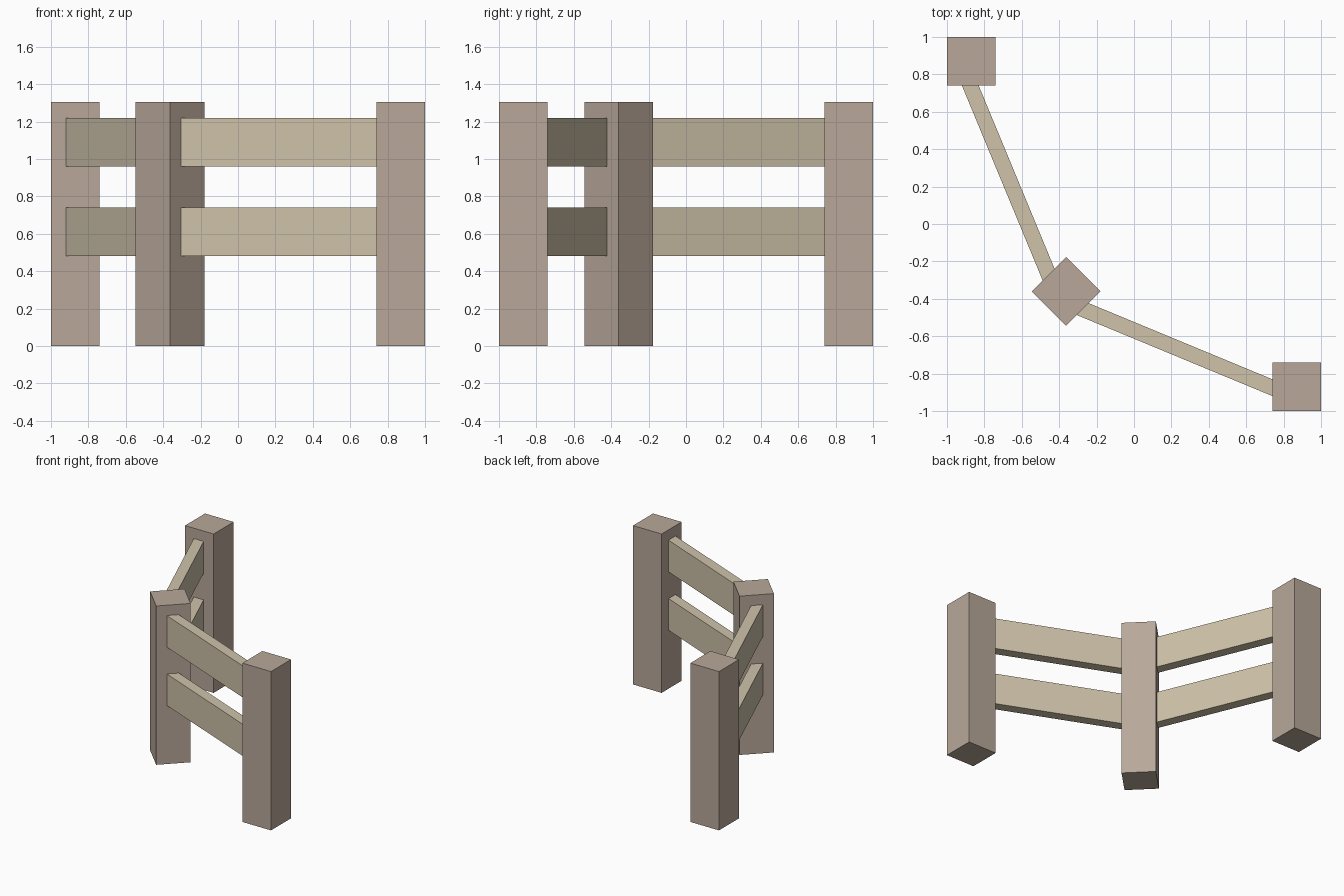
import bpy, math
from mathutils import Vector

if "Cube" in bpy.data.objects:
    bpy.data.objects.remove(bpy.data.objects["Cube"])

def material(name, rgb):
    m = bpy.data.materials.new(name)
    m.diffuse_color = (*rgb, 1)
    m.use_nodes = True
    m.node_tree.nodes["Principled BSDF"].inputs["Base Color"].default_value = m.diffuse_color
    return m

POST = material("post_wood", (0.48, 0.39, 0.32))
RAIL = material("rail_wood", (0.62, 0.54, 0.40))

def box(name, centre, size, angle, mat):
    bpy.ops.mesh.primitive_cube_add(size=1, location=centre, rotation=(0, 0, angle))
    ob = bpy.context.object
    ob.name = name
    ob.scale = size
    bpy.ops.object.transform_apply(location=False, rotation=False, scale=True)
    ob.data.materials.append(mat)

# Square posts: two ends, and a corner post turned 45 degrees
W, H = 0.26, 1.305
for name, x, y, ang in (("back_post", -0.87, 0.87, 0),
                        ("corner_post", -0.363, -0.36, math.pi / 4),
                        ("right_post", 0.87, -0.87, 0)):
    box(name, (x, y, H / 2), (W, W, H), ang, POST)

# Rails set towards the outer side, with ends buried in the posts
def rail(name, a, b, z):
    a, b = Vector(a), Vector(b)
    d, mid = b - a, (a + b) / 2
    box(name, (mid.x, mid.y, z), (d.length, 0.083, 0.26),
        math.atan2(d.y, d.x), RAIL)

start, end = (-0.32, -0.436), (0.80, -0.90)
for level, z in (("lower", 0.61), ("upper", 1.09)):
    rail("front_" + level + "_rail", start, end, z)
    rail("left_" + level + "_rail", start[::-1], end[::-1], z)
